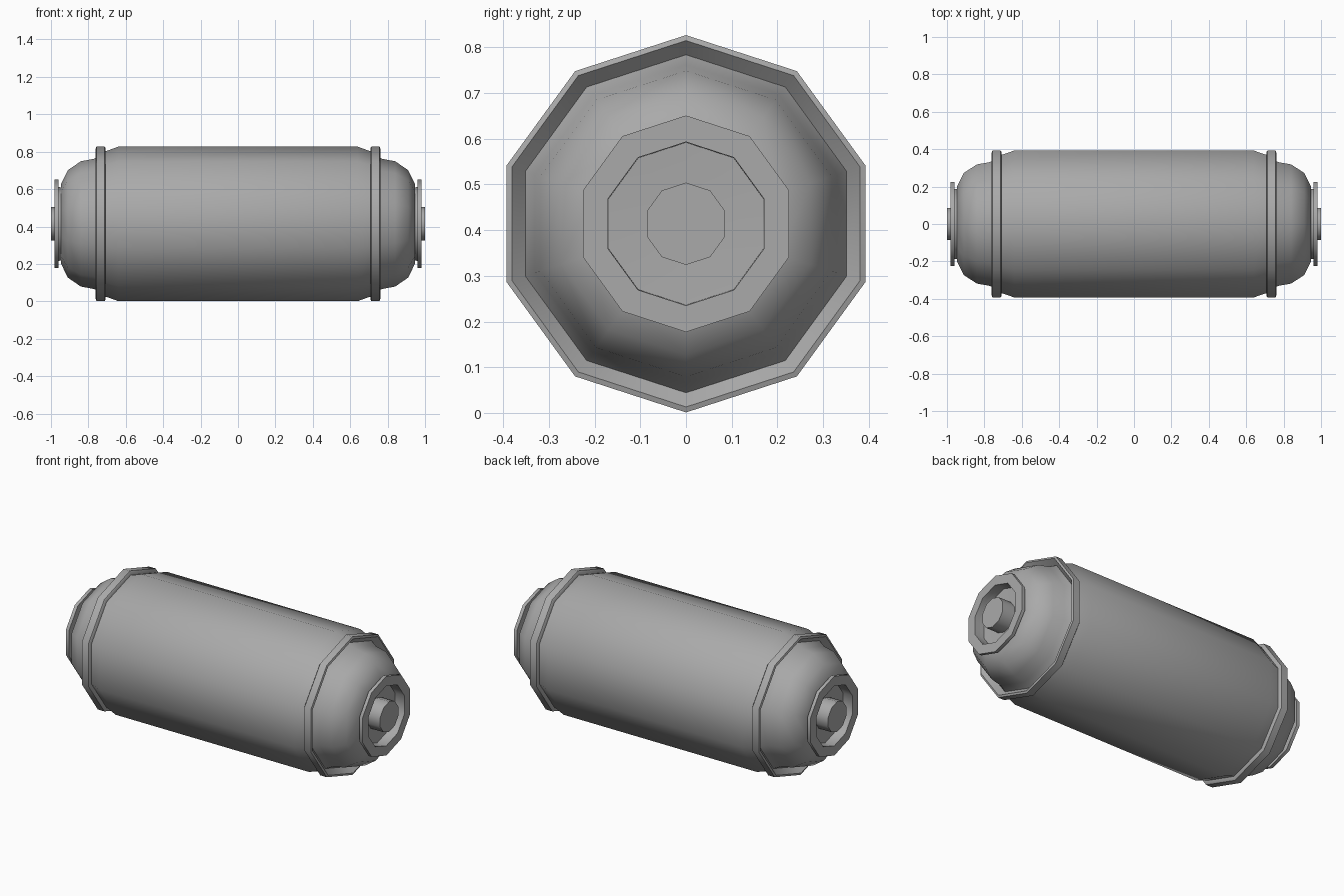
import bpy, bmesh, math

if "Cube" in bpy.data.objects:
    bpy.data.objects.remove(bpy.data.objects["Cube"])

SIDES = 10
AXIS_Z = 0.414

# Darker grey metal shared by all parts
metal = bpy.data.materials.new("dark_grey_metal")
metal.diffuse_color = (0.4, 0.4, 0.4, 1)
metal.use_nodes = True
metal.node_tree.nodes["Principled BSDF"].inputs["Base Color"].default_value = metal.diffuse_color


def lathe(name, profile, ring=False, mirror=True, angle=40):
    """Turn (x, radius) points around the X axis; ends are capped or joined as a ring."""
    bm = bmesh.new()
    loops = []
    for x, r in profile:
        loop = []
        for i in range(SIDES):
            a = 2 * math.pi * i / SIDES
            loop.append(bm.verts.new((x, r * math.sin(a), r * math.cos(a))))
        loops.append(loop)
    pairs = list(zip(loops, loops[1:]))
    if ring:
        pairs.append((loops[-1], loops[0]))
    for a, b in pairs:
        for i in range(SIDES):
            j = (i + 1) % SIDES
            bm.faces.new((a[i], a[j], b[j], b[i]))
    if not ring:
        bm.faces.new(loops[0])
        bm.faces.new(loops[-1])
    bmesh.ops.recalc_face_normals(bm, faces=bm.faces)
    mesh = bpy.data.meshes.new(name)
    bm.to_mesh(mesh)
    bm.free()
    mesh.materials.append(metal)
    ob = bpy.data.objects.new(name, mesh)
    ob.location.z = AXIS_Z
    bpy.context.collection.objects.link(ob)
    if mirror:
        ob.modifiers.new("both_ends", 'MIRROR').use_axis[0] = True
    bpy.ops.object.select_all(action='DESELECT')
    bpy.context.view_layer.objects.active = ob
    ob.select_set(True)
    bpy.ops.object.shade_smooth_by_angle(angle=math.radians(angle))
    return ob


# Main barrel with tapered ends
lathe("barrel", [(-0.714, 0.39), (-0.70, 0.391), (-0.64, 0.413),
                 (0.64, 0.413), (0.70, 0.391), (0.714, 0.39)], mirror=False)

# Collar bands with an inward-sloping lip
lathe("collar_bands", [(0.708, 0.37), (0.708, 0.405), (0.714, 0.413), (0.757, 0.413),
                       (0.761, 0.401), (0.73, 0.37)], ring=True)

# Rounded end domes, dished in the middle
lathe("end_domes", [(0.70, 0.385), (0.73, 0.37), (0.77, 0.348), (0.84, 0.335),
                    (0.91, 0.287), (0.945, 0.215), (0.947, 0.179),
                    (0.92, 0.178), (0.915, 0.08)])

# Flat flanges on short necks around the sockets
lathe("end_flanges", [(0.94, 0.179), (0.94, 0.194), (0.961, 0.198), (0.961, 0.237),
                      (0.981, 0.237), (0.981, 0.179)], ring=True)

# Central plugs
lathe("end_plugs", [(0.90, 0.09), (1.0, 0.09)])
